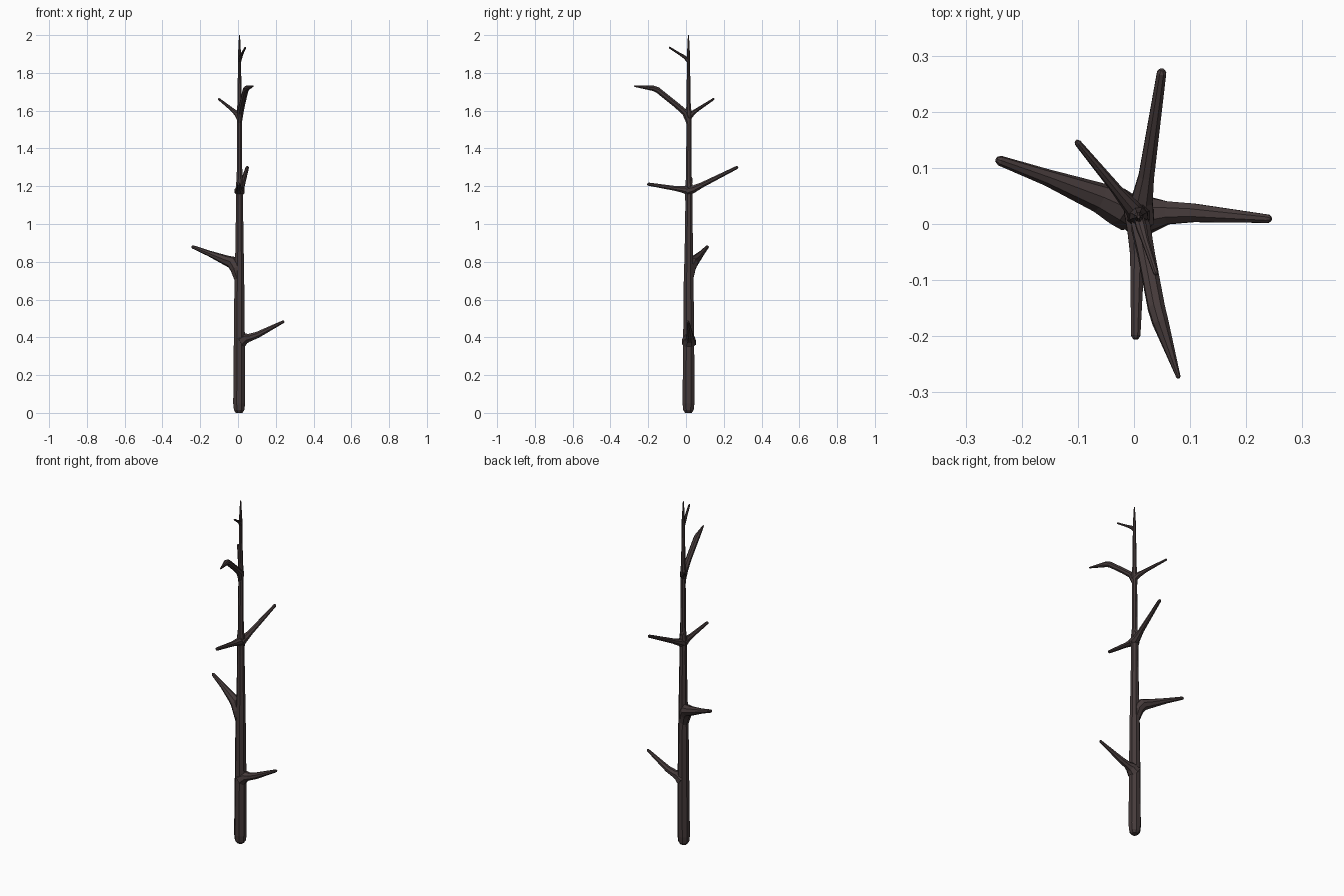
import bpy, bmesh, math
from mathutils import Vector

bark = bpy.data.materials.new("dark_bark")
bark.diffuse_color = (0.06, 0.043, 0.043, 1)


def limb(name, pts, sides=8):
    """Tapered tube through points (x, y, z, radius), capped at both ends."""
    P = [Vector(p[:3]) for p in pts]
    R = [p[3] for p in pts]
    bm = bmesh.new()
    rings, u = [], None
    for i, p in enumerate(P):
        a, b = P[max(i - 1, 0)], P[min(i + 1, len(P) - 1)]
        t = Vector((0, 0, 0))
        if p != a:
            t += (p - a).normalized()
        if p != b:
            t += (b - p).normalized()
        t.normalize()
        if u is None:
            u = Vector((1, 0, 0)) if abs(t.x) < 0.6 else Vector((0, 1, 0))
        u = (u - t * u.dot(t)).normalized()
        v = t.cross(u)
        ring = []
        for k in range(sides):
            ang = 2 * math.pi * (k + 0.5) / sides
            ring.append(bm.verts.new(p + R[i] * (math.cos(ang) * u + math.sin(ang) * v)))
        rings.append(ring)
    for r0, r1 in zip(rings, rings[1:]):
        for k in range(sides):
            j = (k + 1) % sides
            bm.faces.new((r0[k], r0[j], r1[j], r1[k]))
    bm.faces.new(list(reversed(rings[0])))
    bm.faces.new(rings[-1])
    bmesh.ops.recalc_face_normals(bm, faces=bm.faces)
    me = bpy.data.meshes.new(name)
    bm.to_mesh(me)
    bm.free()
    me.materials.append(bark)
    ob = bpy.data.objects.new(name, me)
    bpy.context.collection.objects.link(ob)
    return ob


def branch(name, pts):
    """Limb with a small rounded tip added just before the last point."""
    x, y, z, r = pts[-1]
    end = Vector((x, y, z))
    d = (end - Vector(pts[-2][:3])).normalized()
    q = end - d * r * 0.7
    limb(name, pts[:-1] + [(*q, r), (x, y, z, r * 0.55)])


# Trunk, rounded at the foot and tapering to a point
limb("trunk", [
    (0.006, 0.013, 0.0, 0.019), (0.006, 0.013, 0.015, 0.03), (0.006, 0.013, 0.05, 0.034),
    (0.007, 0.014, 0.35, 0.032), (0.007, 0.014, 0.70, 0.028), (0.008, 0.015, 0.86, 0.024),
    (0.008, 0.015, 1.10, 0.020), (0.008, 0.015, 1.19, 0.022), (0.008, 0.015, 1.25, 0.016),
    (0.008, 0.015, 1.52, 0.014), (0.008, 0.014, 1.58, 0.017), (0.008, 0.014, 1.64, 0.012),
    (0.008, 0.013, 1.85, 0.009), (0.008, 0.013, 1.89, 0.009), (0.008, 0.013, 2.0, 0.003)])

# Branches, from the bottom up, each with a flared root
branch("low_right_branch", [
    (0.010, 0.015, 0.375, 0.040), (0.038, 0.018, 0.395, 0.030),
    (0.060, 0.020, 0.398, 0.022), (0.105, 0.020, 0.414, 0.018), (0.244, 0.009, 0.485, 0.008)])
branch("low_left_branch", [
    (0.006, 0.014, 0.70, 0.024), (-0.010, 0.020, 0.765, 0.033),
    (-0.030, 0.032, 0.797, 0.034), (-0.062, 0.047, 0.807, 0.027),
    (-0.155, 0.083, 0.845, 0.015), (-0.245, 0.115, 0.881, 0.009)])
branch("middle_back_branch", [
    (0.010, 0.005, 1.175, 0.028), (0.014, 0.040, 1.185, 0.021),
    (0.022, 0.085, 1.207, 0.015), (0.050, 0.275, 1.302, 0.009)])
branch("middle_front_branch", [
    (0.008, 0.022, 1.175, 0.028), (0.007, -0.015, 1.183, 0.020),
    (0.006, -0.055, 1.188, 0.014), (0.003, -0.205, 1.212, 0.009)])
branch("upper_back_branch", [
    (0.010, 0.010, 1.56, 0.018), (-0.004, 0.030, 1.582, 0.015),
    (-0.030, 0.060, 1.605, 0.010), (-0.103, 0.148, 1.663, 0.006)])
branch("upper_front_branch", [
    (0.008, 0.013, 1.54, 0.014), (0.012, -0.005, 1.59, 0.018), (0.022, -0.055, 1.633, 0.016),
    (0.040, -0.150, 1.709, 0.016), (0.047, -0.175, 1.719, 0.015), (0.080, -0.275, 1.730, 0.004)])
branch("top_front_branch", [
    (0.008, 0.013, 1.86, 0.009), (0.013, -0.005, 1.882, 0.010),
    (0.020, -0.030, 1.898, 0.007), (0.040, -0.090, 1.936, 0.005)])

# Small broken stub above the middle fork
limb("stub", [(0.008, 0.018, 1.21, 0.014), (0.008, 0.024, 1.235, 0.012), (0.008, 0.026, 1.25, 0.006)], 6)
